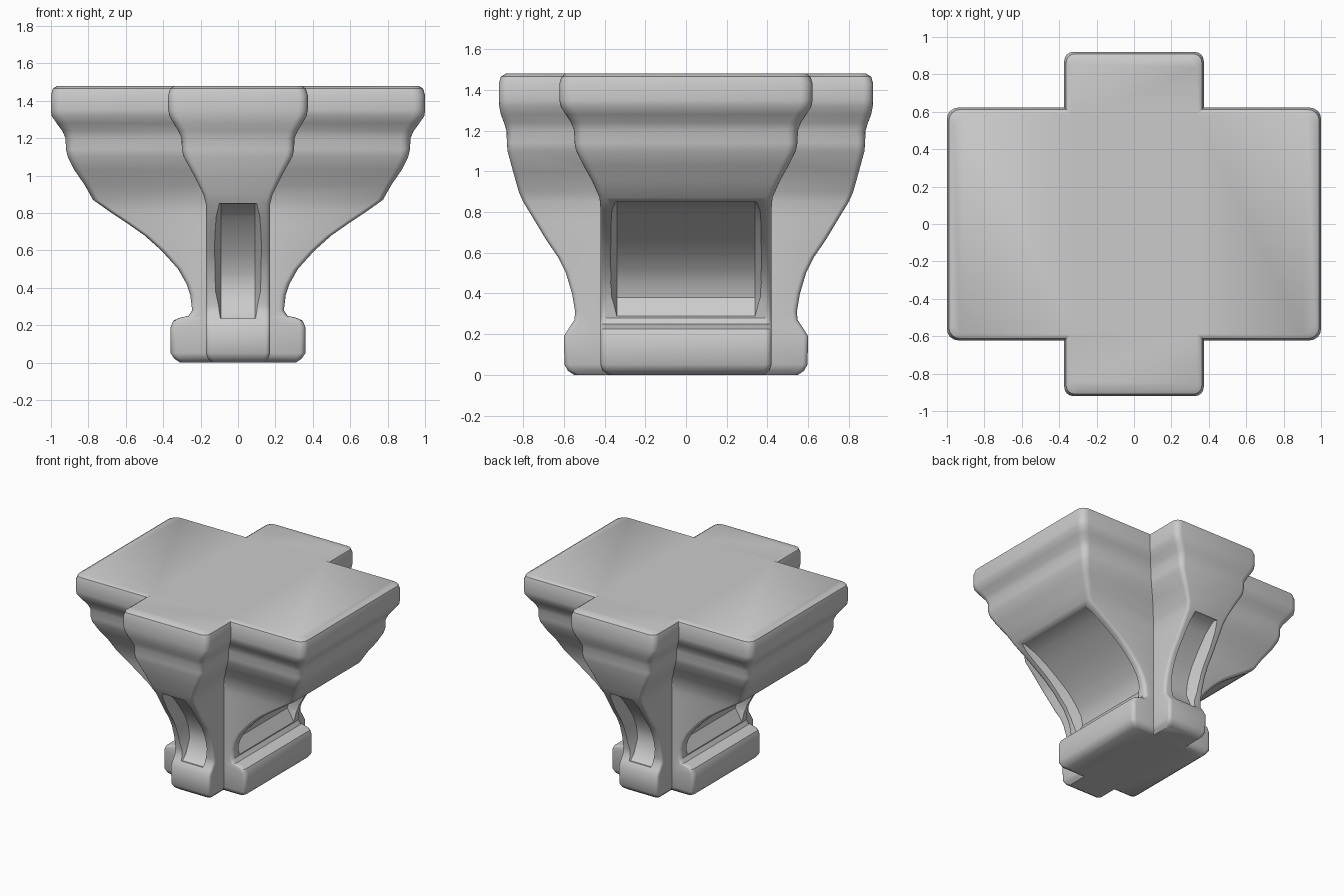
import bpy, math

if "Cube" in bpy.data.objects:
    bpy.data.objects.remove(bpy.data.objects["Cube"])

def make_object(name, verts, faces):
    mesh = bpy.data.meshes.new(name)
    mesh.from_pydata(verts, [], faces)
    mesh.update()
    ob = bpy.data.objects.new(name, mesh)
    bpy.context.collection.objects.link(ob)
    return ob

def rounded_rect(hx, hy, r, z, seg=4):
    pts = []
    for k, (sx, sy) in enumerate([(1, 1), (-1, 1), (-1, -1), (1, -1)]):
        for i in range(seg + 1):
            a = math.pi / 2 * (k + i / seg)
            pts.append((sx * (hx - r) + r * math.cos(a), sy * (hy - r) + r * math.sin(a), z))
    return pts

def loft(name, rings):
    n = len(rings[0])
    verts = [p for ring in rings for p in ring]
    faces = [tuple(reversed(range(n))), tuple(range(len(verts) - n, len(verts)))]
    for j in range(len(rings) - 1):
        for i in range(n):
            k = (i + 1) % n
            faces.append((j * n + i, j * n + k, (j + 1) * n + k, (j + 1) * n + i))
    return make_object(name, verts, faces)

def boolean(target, other, operation):
    mod = target.modifiers.new(operation, 'BOOLEAN')
    mod.operation = operation
    mod.solver = 'EXACT'
    mod.object = other
    bpy.context.view_layer.objects.active = target
    bpy.ops.object.modifier_apply(modifier=mod.name)
    bpy.data.objects.remove(other, do_unlink=True)

# Moulded arms: rows of (height, reach along the arm, half width)
wide_rows = [
    (0.01, .31, .38), (.02, .34, .41), (.05, .36, .42), (.19, .36, .42), (.225, .345, .42),
    (.24, .31, .42), (.25, .265, .42), (.28, .245, .42), (.36, .255, .42), (.42, .275, .42),
    (.50, .32, .42), (.60, .41, .42), (.68, .50, .42), (.75, .60, .42), (.81, .69, .42),
    (.87, .775, .425), (.95, .82, .46), (1.03, .875, .505), (1.10, .91, .54), (1.14, .92, .548),
    (1.20, .922, .55), (1.24, .94, .565), (1.28, .97, .592), (1.32, .997, .617),
    (1.35, 1.0, .622), (1.43, 1.0, .622), (1.465, .99, .612), (1.48, .965, .59)]
narrow_rows = [
    (0.01, .55, .14), (.02, .58, .16), (.05, .597, .172), (.19, .60, .172), (.23, .575, .172),
    (.27, .548, .172), (.31, .545, .172), (.40, .56, .172), (.50, .59, .172), (.58, .63, .172),
    (.66, .685, .172), (.76, .745, .172), (.85, .80, .172), (.90, .822, .185), (1.0, .85, .235),
    (1.10, .877, .29), (1.14, .88, .30), (1.20, .882, .302), (1.24, .895, .32),
    (1.28, .91, .345), (1.32, .918, .367), (1.35, .92, .373), (1.43, .92, .373),
    (1.465, .91, .363), (1.48, .885, .34)]

def radius(z):
    return .03 if z < .9 else .03 + .03 * min(1, (z - .9) / .4)

capital = loft("cross_capital", [rounded_rect(a, b, radius(z), z) for z, a, b in wide_rows])
narrow = loft("narrow_arm", [rounded_rect(b, a, radius(z) * .8, z) for z, a, b in narrow_rows])
boolean(capital, narrow, 'UNION')

# Curved recessed panels: rows of (height, depth from centre)
wide_recess = [(.236, .32), (.265, .26), (.38, .19), (.45, .205), (.52, .25), (.60, .32),
               (.68, .42), (.75, .52), (.81, .62), (.85, .73)]
narrow_recess = [(.236, .56), (.27, .52), (.38, .47), (.48, .485), (.58, .53),
                 (.68, .60), (.78, .68), (.85, .77)]

def panel_cutter(rows, inner, outer, turn):
    c, s = round(math.cos(turn)), round(math.sin(turn))
    rings = []
    for z, d in rows:
        quad = [(d, -inner), (d + .13, -outer), (1.1, -outer), (1.1, outer), (d + .13, outer), (d, inner)]
        rings.append([(x * c - y * s, x * s + y * c, z) for x, y in quad])
    return loft("panel_cutter", rings)

for side in (0, math.pi):
    boolean(capital, panel_cutter(wide_recess, .34, .385, side), 'DIFFERENCE')
    boolean(capital, panel_cutter(narrow_recess, .09, .135, side + math.pi / 2), 'DIFFERENCE')

# Stand on the ground and shade softly
for v in capital.data.vertices:
    if v.co.z < .0101:
        v.co.z = 0.0
bpy.ops.object.select_all(action='DESELECT')
capital.select_set(True)
bpy.context.view_layer.objects.active = capital
bpy.ops.object.shade_smooth_by_angle(angle=math.radians(38))
